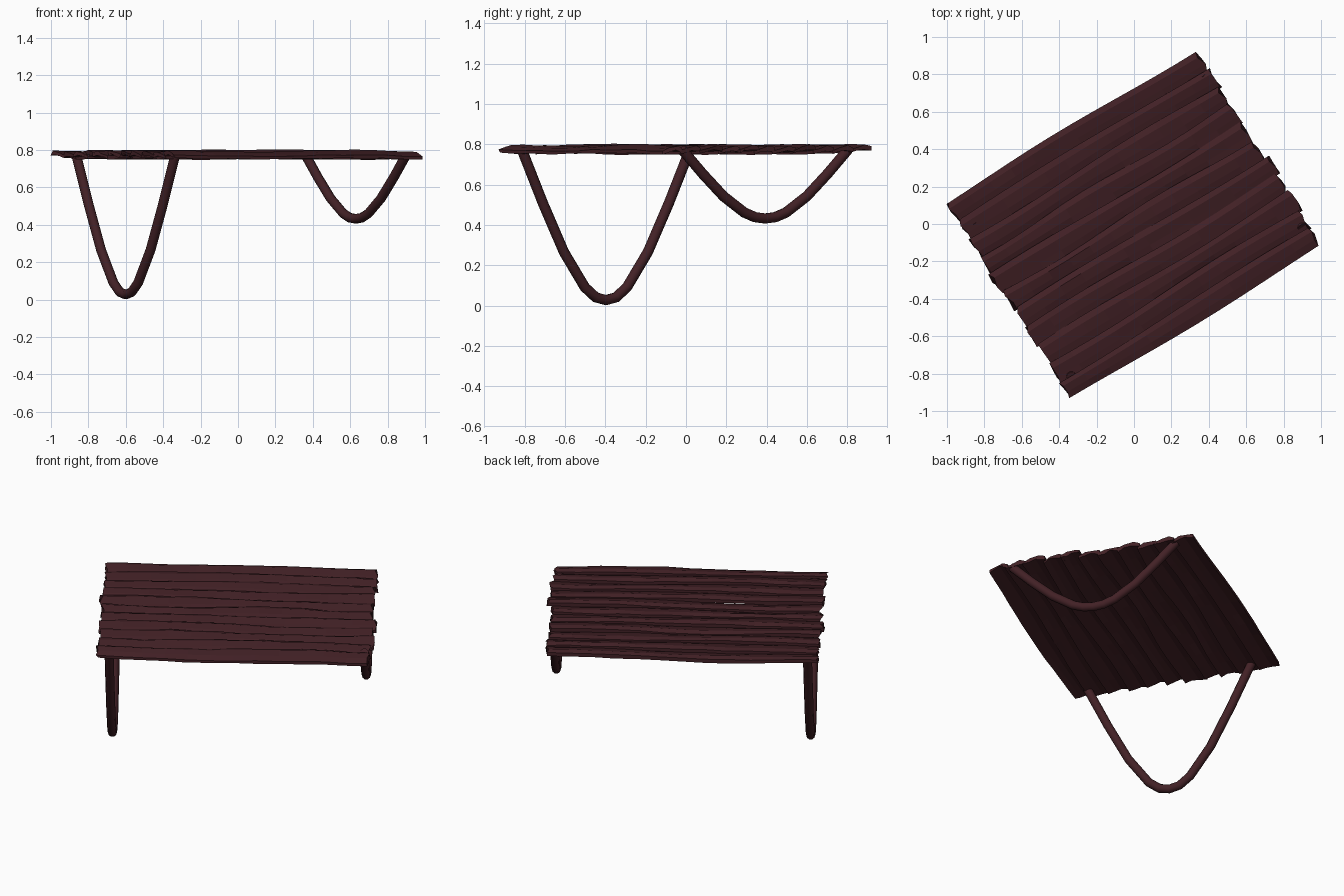
import bpy, bmesh, math, random
from mathutils import Vector

if "Cube" in bpy.data.objects:
    bpy.data.objects.remove(bpy.data.objects["Cube"])

random.seed(7)
U = Vector((0.853, 0.522, 0))    # along the planks
V = Vector((-0.522, 0.853, 0))   # across the planks
ROWS, SEGS = 11, 12
HALF_U, HALF_V = 0.78, 0.622

wood = bpy.data.materials.new("dark_wood")
wood.diffuse_color = (0.055, 0.015, 0.019, 1)
wood.use_nodes = True
wood.node_tree.nodes["Principled BSDF"].inputs["Base Color"].default_value = wood.diffuse_color


def finish(name, bm):
    bmesh.ops.recalc_face_normals(bm, faces=bm.faces)
    mesh = bpy.data.meshes.new(name)
    bm.to_mesh(mesh)
    bm.free()
    mesh.materials.append(wood)
    ob = bpy.data.objects.new(name, mesh)
    bpy.context.collection.objects.link(ob)
    return ob


def wavy(amount):
    """Gently wandering offset along a plank."""
    p, f = random.uniform(0, 6.28), random.uniform(0.7, 1.5)
    return lambda t: amount * math.sin(p + 6.28 * f * t)


# Tabletop: rough overlapping planks with ragged ends
pitch = 2 * HALF_V / ROWS
seams = [wavy(0.010) for _ in range(ROWS + 1)]
for r in range(ROWS):
    bm = bmesh.new()
    start, end = random.uniform(-0.015, 0.01), random.uniform(-0.01, 0.015)
    lift = wavy(0.004)
    rings = []
    for i in range(SEGS + 1):
        t = i / SEGS
        low = -HALF_V + r * pitch + seams[r](t)
        high = -HALF_V + (r + 1) * pitch + seams[r + 1](t)
        low -= 0.012 if r else 0          # tuck under the neighbour
        z = 0.778 + lift(t)
        # section: lower edge drops, ridge near the far side
        section = [(0, -0.008), (0.35, 0.006), (0.75, 0.018), (1, 0.010),
                   (1, -0.012), (0.6, -0.006), (0.3, -0.014), (0, -0.024)]
        ring = []
        for k, (w, dz) in enumerate(section):
            v = low + w * (high - low)
            u = -HALF_U + start + t * (2 * HALF_U + end - start) - 0.018 * v / HALF_V
            if i in (0, SEGS):
                u += random.uniform(-0.012, 0.012)
            h = z + dz + random.uniform(-0.003, 0.003)
            ring.append(bm.verts.new(U * u + V * v + Vector((0, 0, h))))
        rings.append(ring)
    n = len(rings[0])
    for a, b in zip(rings, rings[1:]):
        for k in range(n):
            bm.faces.new((a[k], a[(k + 1) % n], b[(k + 1) % n], b[k]))
    bm.faces.new(rings[0])
    bm.faces.new(rings[-1])
    finish(f"tabletop_plank_{r + 1}", bm)


# Legs: bent round rods hanging in a U below each end
def bent_leg(name, start, end, bottom, top=0.775, radius=0.026, sides=10):
    profile = [(0, 0), (0.12, 0.018), (0.25, 0.085), (0.5, 0.32), (0.75, 0.645), (1, 1)]
    pts = [(-t, h) for t, h in reversed(profile[1:])] + profile
    a, b = Vector((*start, 0)), Vector((*end, 0))
    mid, half = (a + b) / 2, (b - a) / 2
    path = [mid + half * t + Vector((0, 0, bottom + (top - bottom) * h)) for t, h in pts]
    side = half.normalized().cross(Vector((0, 0, 1)))
    bm = bmesh.new()
    rings = []
    for i, p in enumerate(path):
        tangent = (path[min(i + 1, len(path) - 1)] - path[max(i - 1, 0)]).normalized()
        up = side.cross(tangent)
        angles = [2 * math.pi * k / sides for k in range(sides)]
        rings.append([bm.verts.new(p + radius * (side * math.cos(q) + up * math.sin(q)))
                      for q in angles])
    for r0, r1 in zip(rings, rings[1:]):
        for k in range(sides):
            f = bm.faces.new((r0[k], r0[(k + 1) % sides], r1[(k + 1) % sides], r1[k]))
            f.smooth = True
    bm.faces.new(rings[0])
    bm.faces.new(rings[-1])
    finish(name, bm)


bent_leg("long_leg", (-0.865, 0.02), (-0.335, -0.815), 0.027)
bent_leg("short_leg", (0.36, 0.805), (0.90, -0.02), 0.432)
